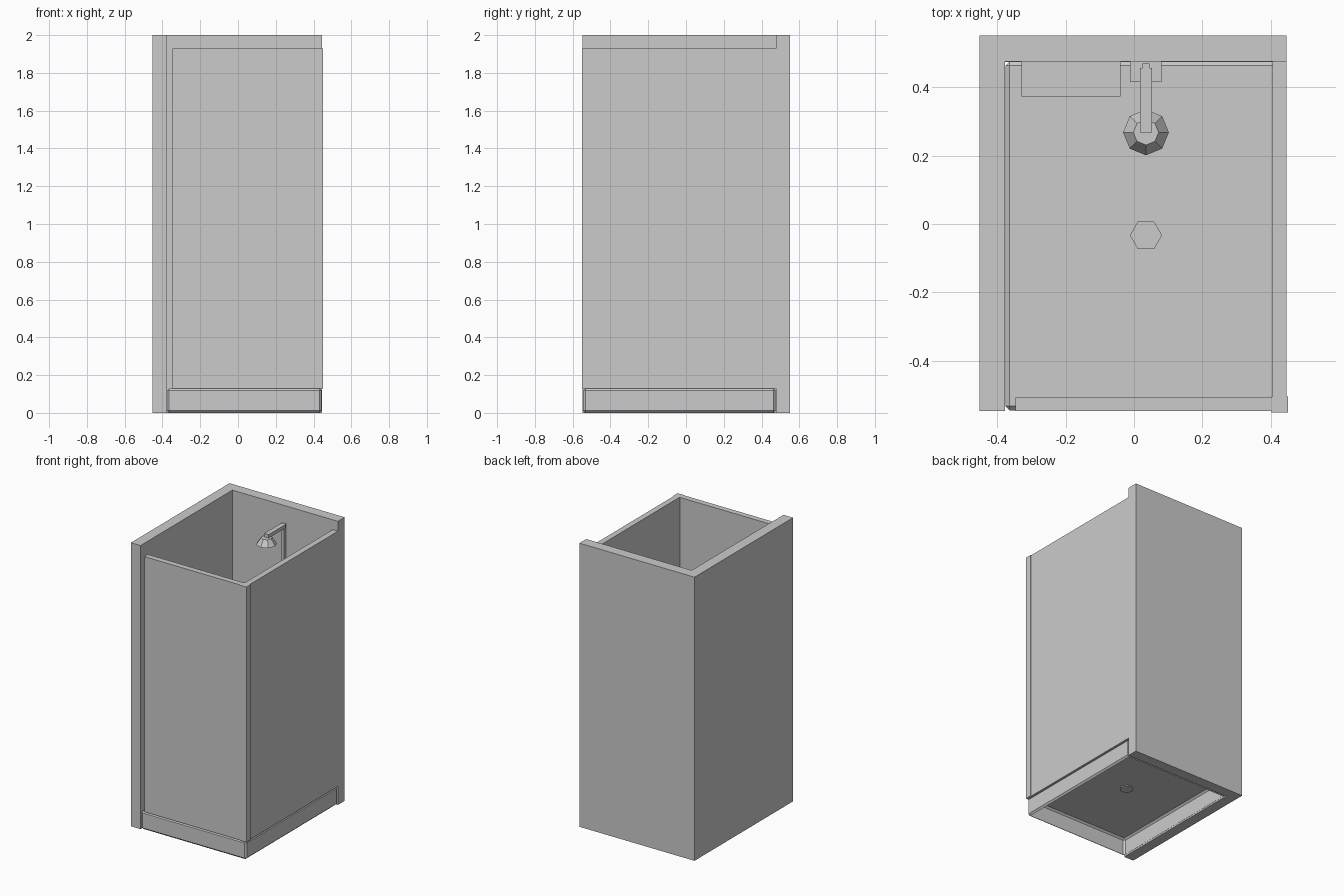
import bpy, bmesh, math

if "Cube" in bpy.data.objects:
    bpy.data.objects.remove(bpy.data.objects["Cube"])


def add_mesh(name, bm):
    bmesh.ops.recalc_face_normals(bm, faces=bm.faces)
    me = bpy.data.meshes.new(name)
    bm.to_mesh(me)
    bm.free()
    ob = bpy.data.objects.new(name, me)
    bpy.context.collection.objects.link(ob)
    return ob


def fill_box(bm, x, y, z):
    vs = bmesh.ops.create_cube(bm, size=1)['verts']
    for v in vs:
        v.co = [(lo + hi) / 2 + c * (hi - lo) for c, (lo, hi) in zip(v.co, (x, y, z))]


def box(name, x, y, z):
    bm = bmesh.new()
    fill_box(bm, x, y, z)
    return add_mesh(name, bm)


def prism(name, points, z0, z1):
    bm = bmesh.new()
    face = bm.faces.new([bm.verts.new((x, y, z0)) for x, y in points])
    top = bmesh.ops.extrude_face_region(bm, geom=[face])['geom']
    for v in top:
        if isinstance(v, bmesh.types.BMVert):
            v.co.z = z1
    return add_mesh(name, bm)


def cone(name, centre, sides, r_low, r_high, depth, turn=0.0):
    bm = bmesh.new()
    bmesh.ops.create_cone(bm, cap_ends=True, segments=sides, radius1=r_low,
                          radius2=r_high, depth=depth)
    for v in bm.verts:
        x, y = v.co.x, v.co.y
        v.co.x = x * math.cos(turn) - y * math.sin(turn) + centre[0]
        v.co.y = x * math.sin(turn) + y * math.cos(turn) + centre[1]
        v.co.z += centre[2]
    return add_mesh(name, bm)


# L-shaped left and back walls
prism("walls", [(-0.452, -0.547), (-0.377, -0.547), (-0.377, 0.476),
                (0.446, 0.476), (0.446, 0.551), (-0.452, 0.551)], 0, 2)

# Bevelled tray, hollow from below
bm = bmesh.new()
fill_box(bm, (-0.376, 0.443), (-0.545, 0.475), (0, 0.13))
bmesh.ops.bevel(bm, geom=bm.edges[:], offset=0.012, segments=1, affect='EDGES')
bottom = [f for f in bm.faces if f.calc_center_median().z < 0.001]
bmesh.ops.delete(bm, geom=bottom, context='FACES')
add_mesh("shower_tray", bm)

# Door, side panel and corner post
box("door_panel", (-0.347, 0.403), (-0.547, -0.507), (0.13, 1.93))
box("side_panel", (0.405, 0.446), (-0.505, 0.476), (0.13, 1.93))
box("corner_post", (0.402, 0.451), (-0.551, -0.504), (0.13, 1.93))

# Drain
cone("drain", (0.035, -0.033, 0.13), 6, 0.047, 0.047, 0.012, math.pi / 2)

# Two shelves with thin wall bands behind them
for i, (z0, z1) in enumerate([(0.46, 0.515), (0.82, 0.88)]):
    box(f"shelf_{i + 1}", (-0.329, -0.04), (0.373, 0.476), (z0, z1))
    box(f"wall_band_{i + 1}", (-0.377, 0.405), (0.474, 0.477), (z0, z1))

# Mixer, riser pipe, arm and shower head
box("mixer", (-0.012, 0.08), (0.415, 0.476), (0.97, 1.03))
box("riser_pipe", (0.025, 0.045), (0.449, 0.469), (1.03, 1.88))
box("shower_arm", (0.017, 0.052), (0.268, 0.457), (1.855, 1.88))
cone("shower_head", (0.035, 0.268, 1.833), 8, 0.067, 0.037, 0.045)
